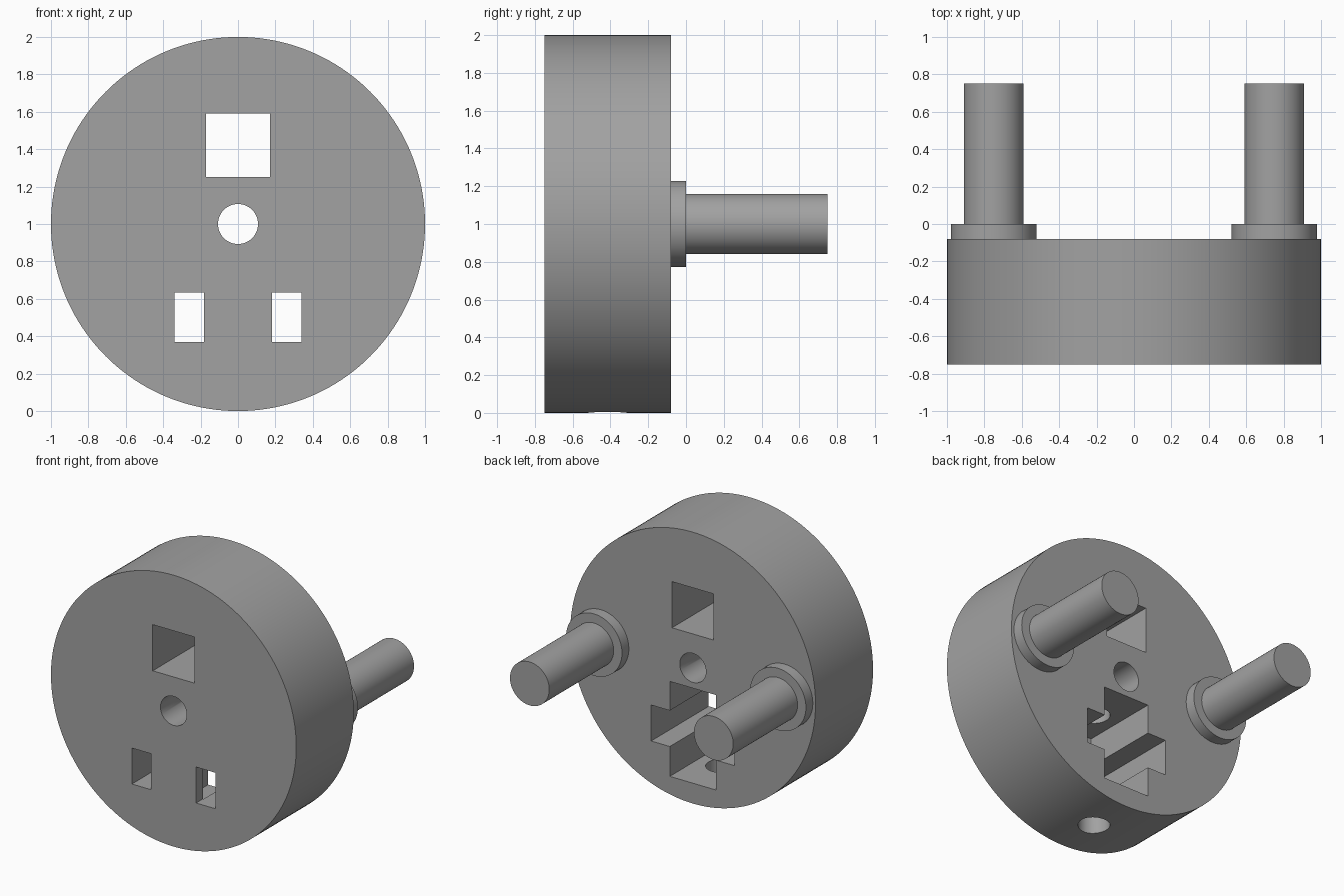
import bpy, math

if "Cube" in bpy.data.objects:
    bpy.data.objects.remove(bpy.data.objects["Cube"])

FRONT, BACK, CZ = -0.75, -0.08, 1.0   # disc faces and axis height

grey = bpy.data.materials.new("plain grey")
grey.diffuse_color = (0.36, 0.36, 0.36, 1)
grey.use_nodes = True
grey.node_tree.nodes["Principled BSDF"].inputs["Base Color"].default_value = grey.diffuse_color


def cylinder_y(name, r, x, y0, y1, sides=96):
    """Cylinder lying along y."""
    bpy.ops.mesh.primitive_cylinder_add(
        vertices=sides, radius=r, depth=y1 - y0,
        location=(x, (y0 + y1) / 2, CZ), rotation=(math.pi / 2, 0, 0))
    ob = bpy.context.object
    ob.name = name
    ob.data.materials.append(grey)
    return ob


def box(x0, x1, y0, y1, z0, z1):
    bpy.ops.mesh.primitive_cube_add(
        size=1, location=((x0 + x1) / 2, (y0 + y1) / 2, (z0 + z1) / 2))
    ob = bpy.context.object
    ob.scale = (x1 - x0, y1 - y0, z1 - z0)
    ob.data.materials.append(grey)
    return ob


def cut(target, cutter):
    """Subtract the cutter and remove it."""
    bpy.context.view_layer.update()
    mod = target.modifiers.new("cut", 'BOOLEAN')
    mod.operation, mod.solver, mod.object = 'DIFFERENCE', 'EXACT', cutter
    bpy.ops.object.select_all(action='DESELECT')
    bpy.context.view_layer.objects.active = target
    target.select_set(True)
    bpy.ops.object.modifier_apply(modifier=mod.name)
    bpy.data.objects.remove(cutter)


def smooth(ob):
    bpy.ops.object.select_all(action='DESELECT')
    bpy.context.view_layer.objects.active = ob
    ob.select_set(True)
    bpy.ops.object.shade_smooth_by_angle(angle=math.radians(30))


# Main disc
disc = cylinder_y("disc", 1.0, 0, FRONT, BACK, 160)

# Square window and centre hole, both right through
cut(disc, box(-0.17, 0.17, -1, 0.2, 1.25, 1.59))
cut(disc, cylinder_y("hole_cutter", 0.107, 0, -1, 0.2, 64))

# Tall pocket in the back, leaving a thin front wall
cut(disc, box(-0.188, 0.188, FRONT + 0.08, 0.2, 0.15, 0.85))

# Side slots, right through, widening the pocket to a cross
for s in (-1, 1):
    a, b = sorted((s * 0.183, s * 0.34))
    cut(disc, box(a, b, -1, 0.2, 0.37, 0.635))

# Bore from the rim up to the centre hole
bpy.ops.mesh.primitive_cylinder_add(
    vertices=64, radius=0.107, depth=1.2,
    location=(0, (FRONT + BACK) / 2, 0.4))
bore = bpy.context.object
bore.data.materials.append(grey)
cut(disc, bore)
smooth(disc)

# Two back pegs, each on a round collar
for s, side in ((-1, "left"), (1, "right")):
    smooth(cylinder_y(side + "_collar", 0.228, s * 0.75, BACK, 0.0))
    smooth(cylinder_y(side + "_peg", 0.16, s * 0.75, 0.0, 0.75))
